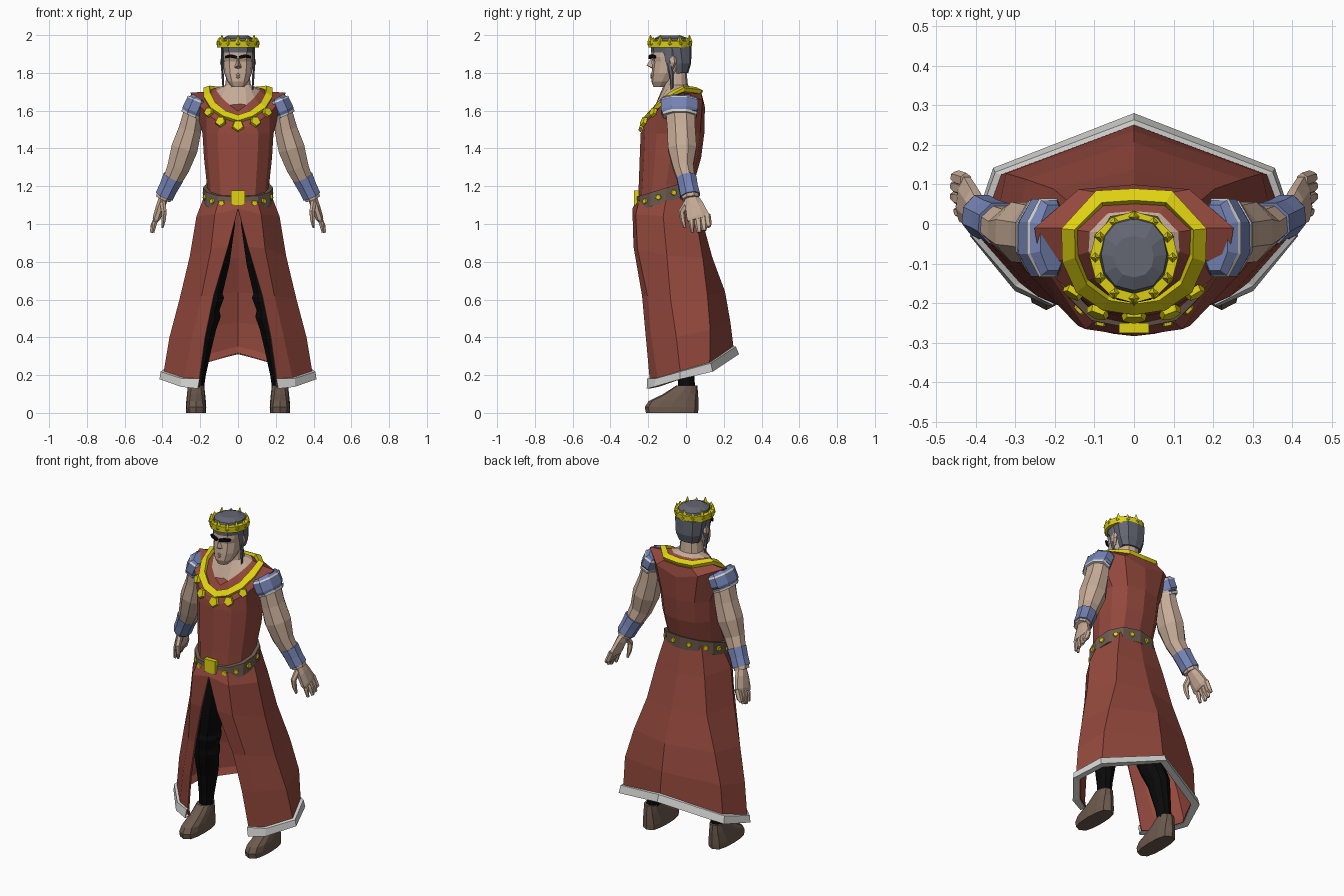
import bpy, bmesh, math
from mathutils import Vector


def material(name, r, g, b):
    m = bpy.data.materials.new(name)
    m.diffuse_color = (r, g, b, 1)
    return m


RED = material("red cloth", .29, .065, .046)
GOLD = material("gold", .74, .64, .006)
SKIN = material("skin", .57, .41, .31)
BLUE = material("blue cloth", .18, .23, .46)
WHITE = material("white trim", .65, .65, .64)
HAIR = material("grey hair", .125, .135, .17)
BROWN = material("brown leather", .15, .10, .073)
BLACK = material("black", .003, .003, .003)


def build(name, bm, mat, mirror=False, thick=0):
    bmesh.ops.recalc_face_normals(bm, faces=bm.faces)
    me = bpy.data.meshes.new(name)
    bm.to_mesh(me)
    bm.free()
    me.materials.append(mat)
    ob = bpy.data.objects.new(name, me)
    bpy.context.collection.objects.link(ob)
    if mirror:
        ob.modifiers.new("Mirror", 'MIRROR')
    if thick:
        s = ob.modifiers.new("Solidify", 'SOLIDIFY')
        s.thickness, s.offset = thick, 0
    return ob


def loft(name, rings, mat, closed=True, caps=True, mirror=False, thick=0):
    bm = bmesh.new()
    vs = [[bm.verts.new(p) for p in r] for r in rings]
    n = len(rings[0])
    for a, b in zip(vs, vs[1:]):
        for i in range(n if closed else n - 1):
            j = (i + 1) % n
            bm.faces.new((a[i], a[j], b[j], b[i]))
    if caps and closed:
        bm.faces.new(vs[0])
        bm.faces.new(vs[-1])
    return build(name, bm, mat, mirror, thick)


def whole(half):
    """Complete a front-to-back half outline with its mirror image."""
    return list(half) + [(-x, y, z) for x, y, z in reversed(half[1:-1])]


def oval(z, w, yf, yb, cx=0, slope=0, p=.8):
    """Twelve-sided squarish horizontal section, starting at the front."""
    out = []
    for k in range(12):
        s, c = math.sin(k * math.pi / 6), math.cos(k * math.pi / 6)
        y = (yf + yb) / 2 - (yb - yf) / 2 * c
        out.append((cx + math.copysign(abs(s) ** p, s) * w, y, z + slope * (y + .1)))
    return out


def tube(name, path, mat, sides=8, mirror=True, caps=True):
    """Limb through (x, y, z, side radius, depth radius) stations."""
    pts = [Vector(s[:3]) for s in path]
    rings = []
    for i, s in enumerate(path):
        t = (pts[min(i + 1, len(pts) - 1)] - pts[max(i - 1, 0)]).normalized()
        u = Vector((0, 1, 0)).cross(t).normalized()
        v = t.cross(u)
        rings.append([pts[i] + u * s[3] * math.cos(a) + v * s[4] * math.sin(a)
                      for a in (2 * math.pi * (k + .5) / sides for k in range(sides))])
    return loft(name, rings, mat, mirror=mirror, caps=caps)


def stud(name, loc, normal, r, depth, mat=GOLD, sides=5, tip=1.0, mirror=False):
    """Small faceted plate or spike pointing along its normal."""
    q = Vector(normal).to_track_quat('Z', 'Y')
    rings = [[Vector(loc) + q @ Vector((rr * math.sin(a), -rr * math.cos(a), h))
              for a in (2 * math.pi * k / sides for k in range(sides))]
             for rr, h in ((r, 0), (r * tip, depth))]
    return loft(name, rings, mat, mirror=mirror)


# Robe body up to the neckline
shoulder = [(0, -.232, 1.50), (.09, -.22, 1.53), (.168, -.165, 1.585), (.238, -.1, 1.67),
            (.252, -.01, 1.695), (.14, .088, 1.655), (0, .1, 1.62)]
outer = [(0, -.222, 1.54), (.08, -.21, 1.565), (.145, -.165, 1.61), (.178, -.09, 1.665),
         (.18, -.01, 1.712), (.095, .08, 1.70), (0, .085, 1.695)]
inner = [(0, -.195, 1.57), (.065, -.185, 1.592), (.118, -.145, 1.635), (.145, -.08, 1.69),
         (.147, -.015, 1.722), (.08, .05, 1.715), (0, .055, 1.71)]
vneck = [(0, -.172, 1.597), (.044, -.162, 1.63), (.087, -.128, 1.67), (.115, -.07, 1.707),
         (.112, -.02, 1.722), (.066, .027, 1.722), (0, .033, 1.72)]
loft("robe_body", [oval(1.14, .16, -.255, .035), oval(1.21, .165, -.25, .04),
                   oval(1.35, .18, -.245, .08), oval(1.48, .188, -.24, .097),
                   whole(shoulder), whole([(x, y, z - .012) for x, y, z in outer]),
                   whole([(x, y, z - .012) for x, y, z in inner]), whole(vneck)], RED)
loft("collar", [whole(outer), whole(inner)], GOLD, caps=False, thick=.022)

# Collar pendants
stud("middle_pendant", (0, -.228, 1.518), (0, -1, .35), .034, .016, tip=.85)
for x, y, z, r in ((.09, -.218, 1.54, .031), (.152, -.168, 1.59, .028)):
    stud("side_pendant", (x, y, z), (x * 4, -1, .4), r, .016, tip=.85, mirror=True)

# Skirt, open at the front, with a red lining and a thick flared pale hem
hem = [(.212, -.206, .13), (.3, -.168, .14), (.413, -.03, .18), (.355, .14, .22), (0, .278, .312)]
lining = [(.203, -.178, .134), (.28, -.135, .144), (.376, -.022, .184), (.322, .112, .224), (0, .234, .316)]
skirt = [
    [(0, -.258, 1.12), (.1, -.245, 1.12), (.168, -.1, 1.16), (.12, .02, 1.2), (0, .04, 1.2)],
    [(0, -.279, 1.08), (.12, -.262, 1.05), (.215, -.12, 1.04), (.16, .05, 1.03), (0, .08, 1.02)],
    [(.052, -.273, .88), (.14, -.253, .87), (.25, -.1, .83), (.2, .085, .82), (0, .135, .82)],
    [(.128, -.228, .62), (.19, -.2, .62), (.305, -.08, .6), (.27, .11, .62), (0, .202, .64)],
    [(.173, -.208, .4), (.24, -.18, .4), (.358, -.05, .4), (.32, .125, .44), (0, .23, .48)],
    [(.203, -.188, .18), (.285, -.146, .185), (.388, -.03, .22), (.333, .122, .265), (0, .246, .352)]]
loft("skirt", skirt + [lining], RED, closed=False, mirror=True, thick=.01)
top = [(x * 1.05, y * 1.065, z - .004) for x, y, z in skirt[-1]]
top[0] = (.203, -.204, .18)
loft("hem", [skirt[-1], top, hem, lining], WHITE, closed=False, mirror=True, thick=.006)

# Tilted belt with buckle and studs
loft("belt", [oval(1.118, .186, -.268, .055, slope=.3), oval(1.193, .186, -.266, .058, slope=.3)], BROWN)
loft("buckle", [[(sx * .038, y, z) for sx, z in ((-1, 1.1), (1, 1.1), (1, 1.178), (-1, 1.178))]
                for y in (-.25, -.276)], GOLD)
line = [Vector(p) for p in oval(1.156, .186, -.267, .056, slope=.3)]
for k in (1, 2, 3, 4, 5, 6):
    a, b = line[k - 1], line[k]
    if k == 1:
        a = a.lerp(b, .6)
    stud("belt_stud", (a + b) / 2, (b.y - a.y, a.x - b.x, 0), .017, .008, tip=.85, mirror=True)

# Neck, head and face
loft("neck", [whole(vneck), oval(1.735, .068, -.118, .01), oval(1.84, .055, -.11, .0)], SKIN)
loft("head", [oval(1.725, .032, -.172, -.11), oval(1.755, .056, -.184, -.07),
              oval(1.80, .074, -.182, -.03), oval(1.86, .079, -.176, 0),
              oval(1.885, .08, -.186, .0), oval(1.95, .08, -.178, .01)], SKIN)
bm = bmesh.new()
for p in ((0, -.18, 1.882), (0, -.209, 1.84), (.019, -.178, 1.828), (-.019, -.178, 1.828), (0, -.178, 1.822)):
    bm.verts.new(p)
bmesh.ops.convex_hull(bm, input=bm.verts)
build("nose", bm, SKIN)
for z in (1.79, 1.778):
    stud("lip", (0, -.178, z), (0, -1, 0), .012, .009, SKIN, 4, .6)
tube("ear", [(.078, -.075, 1.885, .012, .022), (.084, -.072, 1.855, .013, .022),
             (.076, -.08, 1.82, .008, .012)], SKIN, 6)
tube("eyebrow", [(.008, -.192, 1.882, .011, .009), (.04, -.186, 1.89, .012, .009),
                 (.064, -.163, 1.884, .01, .009)], BLACK, 4)

# Hair: cap, back and long side locks
loft("hair_cap", [oval(1.908, .084, -.184, .02), oval(1.94, .09, -.186, .026),
                  oval(1.982, .083, -.168, .013), oval(1.999, .05, -.135, -.03)], HAIR)
loft("hair_back", [whole(h) for h in (
    [(0, -.05, 1.795), (.058, -.05, 1.795), (.066, -.02, 1.80), (.042, .005, 1.80), (0, .012, 1.80)],
    [(0, -.055, 1.85), (.076, -.055, 1.85), (.083, -.02, 1.85), (.055, .02, 1.85), (0, .027, 1.85)],
    [(0, -.06, 1.94), (.088, -.1, 1.94), (.09, -.03, 1.94), (.06, .02, 1.94), (0, .03, 1.94)])], HAIR)
tube("side_lock", [(.083, -.095, 1.93, .008, .03), (.084, -.088, 1.85, .008, .017),
                   (.081, -.076, 1.78, .007, .011), (.077, -.074, 1.70, .004, .006)], HAIR, 6)

# Crown band with points and gems
loft("crown_band", [oval(1.935, .098, -.186, .018, p=1), oval(1.97, .1, -.188, .02, p=1)],
     GOLD, caps=False, thick=.024)
for k in range(12):
    a = k * math.pi / 6
    d = Vector((math.sin(a), -math.cos(a), 0))
    base = Vector((0, -.085, 0)) + Vector((d.x * .098, d.y * .103, 0))
    stud("crown_point", base + Vector((0, 0, 1.962)), (0, 0, 1), .017,
         .038 if k % 2 == 0 else .026, sides=4, tip=.15)
    stud("crown_gem", base + Vector((0, 0, 1.954)) + d * .009, d, .012, .006, sides=4, tip=.5)

# Arms with puffed sleeves and bracers
tube("arm", [(.19, -.03, 1.655, .045, .07), (.238, -.03, 1.58, .058, .082), (.254, -.025, 1.5, .065, .08),
             (.283, -.02, 1.4, .076, .082), (.315, -.015, 1.3, .064, .058), (.352, .005, 1.22, .052, .048),
             (.385, .02, 1.15, .036, .04)], SKIN)
tube("sleeve", [(.205, -.035, 1.666, .042, .09), (.217, -.035, 1.648, .061, .106),
                (.238, -.035, 1.60, .063, .106), (.245, -.033, 1.583, .058, .095)], BLUE)
tube("sleeve_top_rim", [(.214, -.035, 1.658, .058, .102), (.2175, -.035, 1.65, .063, .108)], WHITE, caps=False)
tube("sleeve_rim", [(.243, -.033, 1.585, .063, .1), (.249, -.033, 1.572, .061, .096)], WHITE)
tube("bracer", [(.343, .002, 1.245, .06, .056), (.367, .012, 1.195, .054, .054),
                (.39, .022, 1.148, .053, .056)], BLUE)
tube("cuff", [(.388, .022, 1.152, .046, .048), (.396, .025, 1.133, .044, .048)], SKIN)

# Hands: palm, grouped fingers, forefinger and thumb
tube("palm", [(.39, .025, 1.15, .026, .034), (.408, .042, 1.1, .026, .052),
              (.428, .062, 1.04, .023, .064), (.434, .066, 1.025, .018, .06)], SKIN)
for y, zt in ((.06, .955), (.087, .965), (.11, .985)):
    tube("finger", [(.426, y, 1.05, .016, .02), (.445, y + .006, 1.0, .016, .02),
                    (.458, y + .01, zt, .009, .012)], SKIN, 6)
tube("forefinger", [(.424, .026, 1.05, .015, .017), (.442, .03, 1.0, .014, .015),
                    (.45, .034, .955, .008, .008)], SKIN, 6)
tube("thumb", [(.4, .015, 1.12, .017, .022), (.392, -.022, 1.065, .016, .018),
               (.394, -.016, 1.02, .013, .015), (.4, -.006, .98, .006, .008)], SKIN, 6)

# Legs and shoes
tube("leg", [(.085, -.08, 1.02, .075, .1), (.122, -.085, .8, .082, .095), (.148, -.08, .64, .07, .08),
             (.15, -.08, .62, .08, .085), (.162, -.07, .55, .066, .075), (.165, -.065, .52, .077, .075),
             (.176, -.05, .46, .066, .074), (.194, -.015, .36, .06, .068),
             (.212, 0, .2, .043, .046), (.22, .005, .1, .037, .042)], BLACK, 10)
loft("shoe", [oval(0, .052, -.212, .064, .222, p=.55), oval(.03, .054, -.218, .066, .222, p=.55),
              oval(.062, .052, -.198, .066, .222, p=.6), oval(.1, .048, -.12, .064, .222, p=.7),
              oval(.145, .043, -.052, .06, .222)], BROWN, mirror=True)
